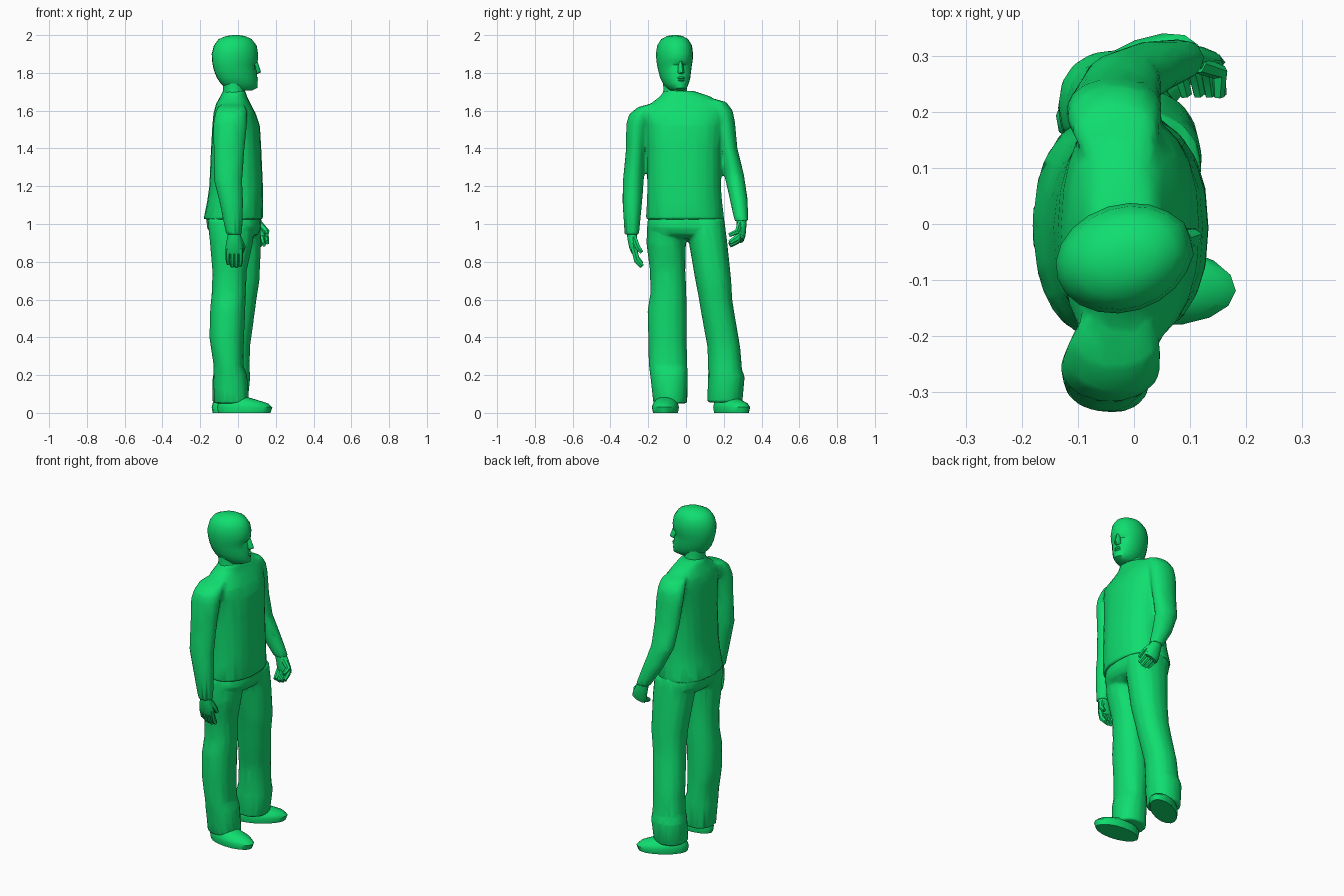
import bpy, bmesh, math
from mathutils import Vector, Matrix

mat = bpy.data.materials.new("green")
mat.diffuse_color = (0.005, 0.73, 0.16, 1)
Z = Vector((0, 0, 1))


def shade(ob, angle):
    bpy.ops.object.select_all(action='DESELECT')
    ob.select_set(True)
    bpy.context.view_layer.objects.active = ob
    bpy.ops.object.shade_smooth_by_angle(angle=math.radians(angle))


def skin(name, rings, angle=45):
    """Join equal-sized rings of points into a capped, smooth-shaded object."""
    bm = bmesh.new()
    vr = [[bm.verts.new(p) for p in r] for r in rings]
    n = len(vr[0])
    for a, b in zip(vr, vr[1:]):
        for i in range(n):
            j = (i + 1) % n
            bm.faces.new((a[i], a[j], b[j], b[i]))
    bm.faces.new(vr[0])
    bm.faces.new(vr[-1])
    bmesh.ops.recalc_face_normals(bm, faces=bm.faces)
    me = bpy.data.meshes.new(name)
    bm.to_mesh(me)
    bm.free()
    me.materials.append(mat)
    ob = bpy.data.objects.new(name, me)
    bpy.context.collection.objects.link(ob)
    shade(ob, angle)
    return ob


def blend(name, parts, voxel=.009):
    """Melt overlapping parts into one simplified garment."""
    bpy.ops.object.select_all(action='DESELECT')
    for p in parts:
        p.select_set(True)
    ob = bpy.context.view_layer.objects.active = parts[0]
    bpy.ops.object.join()
    ob.name = name
    m = ob.modifiers.new("remesh", 'REMESH')
    m.mode, m.voxel_size = 'VOXEL', voxel
    m = ob.modifiers.new("smooth", 'SMOOTH')
    m.iterations, m.factor = 4, .5
    m = ob.modifiers.new("decimate", 'DECIMATE')
    m.ratio = .06
    for mod in list(ob.modifiers):
        bpy.ops.object.modifier_apply(modifier=mod.name)
    shade(ob, 55)


def spow(v, e):
    return math.copysign(abs(v) ** e, v)


def tube(name, secs, seg=14, side=(1, 0, 0), flat=False, power=2.0):
    """Sections (x, y, z, radius along side, radius across)."""
    pts = [Vector(s[:3]) for s in secs]
    rings = []
    for i, s in enumerate(secs):
        t = Z if flat else (pts[min(i + 1, len(pts) - 1)] - pts[max(i - 1, 0)]).normalized()
        u = Vector(side)
        u = (u - t * u.dot(t)).normalized()
        v = t.cross(u)
        e = 2 / power
        rings.append([pts[i] + u * s[3] * spow(math.cos(a), e) + v * s[4] * spow(math.sin(a), e)
                      for a in (2 * math.pi * k / seg for k in range(seg))])
    return skin(name, rings)


def headed(name, origin, heading, secs, seg=20, angle=45):
    """Level sections (z, back, front, half width, eye dent), turned to a heading."""
    rot = Matrix.Rotation(math.radians(heading), 3, 'Z')
    rings = []
    for z, back, front, w, dent in secs:
        ring = []
        for k in range(seg):
            a = 2 * math.pi * k / seg
            x = (front + back) / 2 + (front - back) / 2 * math.cos(a)
            if k in (1, seg - 1):
                x -= dent
            ring.append(Vector(origin) + rot @ Vector((x, w * math.sin(a), z)))
        rings.append(ring)
    return skin(name, rings, angle)


# Shirt with sleeves
torso = tube("torso", [(-.025, -.005, 1.025, .158, .209), (-.015, -.008, 1.12, .148, .2),
                       (-.01, -.01, 1.2, .142, .196), (-.01, -.01, 1.4, .133, .196),
                       (-.01, -.01, 1.52, .126, .207), (-.018, -.014, 1.585, .112, .225),
                       (-.025, .003, 1.635, .092, .195), (-.023, -.005, 1.677, .07, .13),
                       (-.02, -.04, 1.705, .06, .08)], 22, flat=True, power=2.3)
r_sleeve = tube("r_sleeve", [(-.03, -.165, 1.635, .06, .03), (-.033, -.205, 1.618, .077, .052),
                             (-.037, -.235, 1.58, .086, .068), (-.042, -.256, 1.53, .09, .061),
                             (-.048, -.267, 1.38, .082, .053), (-.052, -.279, 1.23, .075, .056),
                             (-.036, -.284, 1.12, .064, .053), (-.02, -.287, .945, .043, .039)], 14, flat=True)
l_sleeve = tube("l_sleeve", [(-.03, .13, 1.66, .06, .03), (-.033, .165, 1.645, .075, .05),
                             (-.035, .19, 1.6, .085, .058), (-.035, .207, 1.54, .086, .053),
                             (-.03, .226, 1.4, .079, .047), (-.02, .255, 1.26, .07, .053),
                             (.03, .279, 1.13, .06, .048), (.085, .294, 1.015, .043, .037)], 14, flat=True)
blend("shirt", [torso, r_sleeve, l_sleeve])

# Trousers: hips and two baggy legs
hips = tube("hips", [(-.025, 0, 1.05, .144, .199), (-.02, 0, .98, .144, .207), (-.017, .003, .945, .125, .18),
                     (-.015, .005, .92, .075, .11)], 20, flat=True, power=2.3)
r_leg = tube("r_leg", [(-.035, -.1, 1.02, .126, .104), (-.035, -.105, .9, .114, .105),
                       (-.045, -.097, .75, .091, .094), (-.048, -.093, .64, .091, .095),
                       (-.055, -.1, .54, .093, .104), (-.06, -.098, .4, .092, .102),
                       (-.05, -.095, .25, .079, .102), (-.042, -.09, .2, .09, .1),
                       (-.033, -.083, .05, .094, .09)], 16, flat=True, power=2.2)
l_leg = tube("l_leg", [(-.005, .1, 1.02, .126, .104), (.003, .117, .9, .119, .102), (.01, .145, .7, .104, .095),
                       (.002, .157, .6, .096, .088), (-.005, .168, .53, .094, .088), (-.025, .2, .35, .089, .087),
                       (-.03, .207, .23, .092, .09), (-.035, .214, .19, .1, .097),
                       (-.042, .205, .055, .094, .094)], 16, flat=True, power=2.2)
blend("trousers", [hips, r_leg, l_leg])

# Shoes
shoe = [(0, -.1, .178, .066, 0), (.03, -.105, .188, .072, 0), (.05, -.1, .165, .066, 0),
        (.068, -.09, .11, .054, 0), (.085, -.08, .05, .042, 0)]
headed("right_shoe", (-.006, -.106, 0), -4, shoe, 16)
headed("left_shoe", (-.045, .22, 0), 32, shoe, 16)


# Hands: palm, four fingers and thumb
def hand(name, wrist, fwd, side, palm, curl):
    w, f, s, p = Vector(wrist), Vector(fwd).normalized(), Vector(side).normalized(), Vector(palm).normalized()

    def at(a, b, c, r1, r2):
        return (*(w + f * a + s * b + p * c), r1, r2)
    tube(name + "_palm", [at(-.02, 0, 0, .031, .028), at(.03, 0, 0, .038, .027), at(.08, 0, .004, .047, .025),
                          at(.112, 0, .008, .045, .017)], 10, side)
    m = .105 + .05 * (1 - .3 * curl)
    for i in range(4):
        b = .034 - .0227 * i
        ln = (.0, .006, .003, -.01)[i]
        tube(f"{name}_finger_{i + 1}", [at(.085, b, .004, .013, .017),
             at(m + ln - .045 * curl, b, .012 + .02 * curl, .013, .017),
             at(m + ln + .035 * (1 - 1.7 * curl), b * .9, .032 + .045 * curl, .011, .013)], 6, side)
    tube(name + "_thumb", [at(.03, .022, .01, .018, .016), at(.08, .045, .025, .016, .015),
                           at(.112 - .02 * curl, .04, .038 + .04 * curl, .01, .011)], 6, side)


hand("right_hand", (-.02, -.287, .955), (0, .08, -1), (1, 0, 0), (0, 1, .08), .15)
hand("left_hand", (.085, .293, 1.02), (.3, .03, -.9), (.9, 0, .3), (-.03, -1, 0), .75)

# Neck and head, turned a little to one side
tube("neck", [(-.02, -.055, 1.66, .064, .075), (-.022, -.057, 1.71, .057, .064),
              (-.025, -.06, 1.79, .06, .066)], 14, flat=True)
O = (-.015, -.06, 0)
headed("head", O, 17, [(1.706, -.03, .09, .034, 0), (1.72, -.05, .122, .05, 0), (1.745, -.08, .123, .066, 0),
                       (1.775, -.1, .12, .077, 0), (1.81, -.114, .117, .084, .002), (1.843, -.122, .114, .09, .012),
                       (1.862, -.125, .122, .093, 0), (1.9, -.127, .12, .096, -.004), (1.945, -.115, .112, .09, -.004),
                       (1.978, -.09, .09, .07, 0), (1.995, -.05, .055, .04, 0), (2.0, -.015, .02, .014, 0)])
headed("nose", O, 17, [(1.793, .09, .12, .012, 0), (1.803, .085, .143, .019, 0), (1.815, .085, .14, .016, 0),
                       (1.865, .085, .122, .01, 0)], 8, 60)
headed("lips", O, 17, [(1.754, .07, .121, .02, 0), (1.762, .07, .127, .028, 0), (1.768, .07, .122, .03, 0),
                       (1.774, .07, .127, .028, 0), (1.783, .07, .119, .015, 0)], 12, 30)
